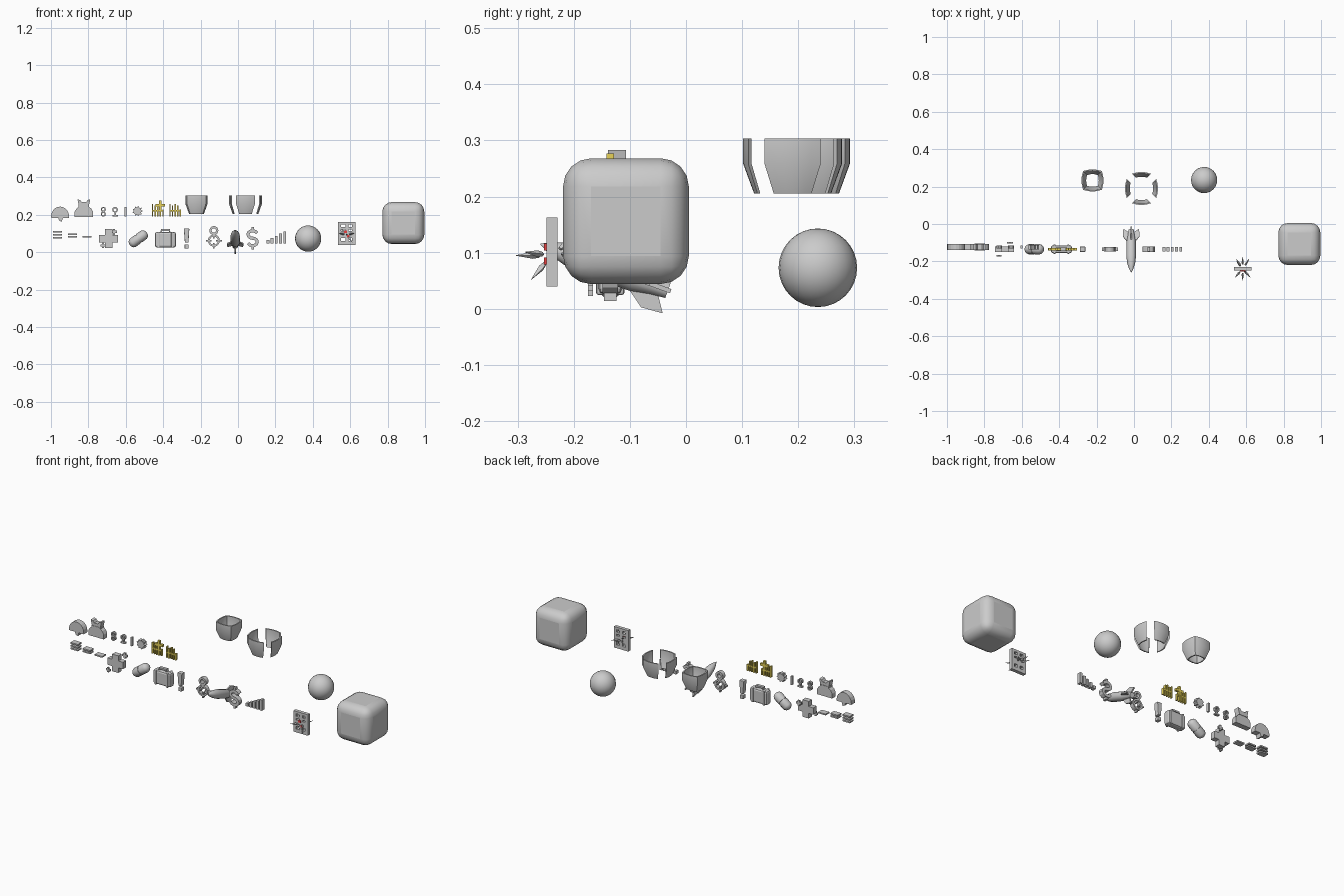
import bpy, bmesh, math
from mathutils import Vector, Matrix

if "Cube" in bpy.data.objects:
    bpy.data.objects.remove(bpy.data.objects["Cube"])

def make(name, bm, mat=None, smooth=False, bevel=0, segs=2):
    bmesh.ops.recalc_face_normals(bm, faces=bm.faces)
    me = bpy.data.meshes.new(name)
    bm.to_mesh(me); bm.free()
    ob = bpy.data.objects.new(name, me)
    bpy.context.collection.objects.link(ob)
    if mat: me.materials.append(mat)
    if bevel:
        m = ob.modifiers.new("bevel", 'BEVEL')
        m.width, m.segments = bevel, segs
    if smooth:
        bpy.ops.object.select_all(action='DESELECT')
        ob.select_set(True)
        bpy.context.view_layer.objects.active = ob
        bpy.ops.object.shade_smooth_by_angle(angle=math.radians(40))
    return ob

def box(name, c, s, **kw):
    bm = bmesh.new()
    bmesh.ops.create_cube(bm, size=1, matrix=Matrix.Translation(c) @ Matrix.Diagonal((*s, 1)))
    return make(name, bm, **kw)

def prism(name, pts, y, d, **kw):
    """Extrude an x/z outline through depth d around y."""
    bm = bmesh.new()
    f = bm.faces.new([bm.verts.new((x, y - d / 2, z)) for x, z in pts])
    ext = bmesh.ops.extrude_face_region(bm, geom=[f])
    bmesh.ops.translate(bm, vec=(0, d, 0), verts=[v for v in ext['geom'] if isinstance(v, bmesh.types.BMVert)])
    return make(name, bm, **kw)

def stroke(name, pts, y, w, d, closed=False, **kw):
    """Square-section band that follows an x/z path."""
    bm, rings, n = bmesh.new(), [], len(pts)
    for i, p in enumerate(pts):
        a = pts[i - 1] if (i or closed) else p
        b = pts[(i + 1) % n] if (i < n - 1 or closed) else p
        t = Vector((b[0] - a[0], b[1] - a[1])).normalized() * w / 2
        rings.append([bm.verts.new((p[0] + s * -t.y, y + q * d / 2, p[1] + s * t.x))
                      for s, q in ((1, -1), (1, 1), (-1, 1), (-1, -1))])
    for i in range(n if closed else n - 1):
        a, b = rings[i], rings[(i + 1) % n]
        for k in range(4):
            bm.faces.new((a[k], a[(k + 1) % 4], b[(k + 1) % 4], b[k]))
    if not closed:
        bm.faces.new(rings[0]); bm.faces.new(rings[-1])
    return make(name, bm, **kw)

def arc(cx, cz, r, a0=0, a1=360, n=16, rz=None):
    m = n if a1 - a0 == 360 else n - 1
    return [(cx + r * math.cos(math.radians(a0 + (a1 - a0) * i / m)),
             cz + (rz or r) * math.sin(math.radians(a0 + (a1 - a0) * i / m))) for i in range(n)]

def plus(name, x, y, z, r, w, d, **kw):
    q = [(w, r), (w, w), (r, w)]
    pts = q + [(a, -b) for a, b in q[::-1]] + [(-a, -b) for a, b in q] + [(-a, b) for a, b in q[::-1]]
    clean = [p for p in pts]
    return prism(name, [(x + a, z + b) for a, b in clean], y, d, **kw)

def lathe(name, prof, mtx, n=12, **kw):
    """Revolve (radius, height) points about local z."""
    bm = bmesh.new()
    rings = [[bm.verts.new((r * math.cos(2 * math.pi * k / n), r * math.sin(2 * math.pi * k / n), h))
              for k in range(n)] for r, h in prof]
    for a, b in zip(rings, rings[1:]):
        for k in range(n):
            bm.faces.new((a[k], a[(k + 1) % n], b[(k + 1) % n], b[k]))
    bm.faces.new(rings[0]); bm.faces.new(rings[-1])
    bm.transform(mtx)
    return make(name, bm, **kw)

def colour(name, c):
    m = bpy.data.materials.new(name); m.diffuse_color = c
    return m

yellow = colour("yellow", (0.8, 0.65, 0.1, 1))
red = colour("red", (0.8, 0.05, 0.05, 1))
Y = -0.135
YT = -0.123

# Large rounded cube and ball
box("rounded_cube", (0.884, -0.107, 0.156), (0.224,) * 3, bevel=0.05, segs=4, smooth=True)
bm = bmesh.new()
bmesh.ops.create_uvsphere(bm, u_segments=24, v_segments=16, radius=0.07, matrix=Matrix.Translation((0.375, 0.235, 0.073)))
make("ball", bm, smooth=True)

# Curved shell panels: a closed cup and an exploded copy
def shell(name, cx, cy, turn, push):
    bm, n, grid = bmesh.new(), 6, []
    prof = [(1, .303), (1, .258), (.67, .205), (.57, .205), (.88, .258), (.88, .303)]
    for i in range(n + 1):
        t = 2 * i / n - 1
        grid.append([bm.verts.new((0.05 * t * s, -(0.05 + 0.009 * (1 - t * t)) * s - push, z)) for s, z in prof])
    for a, b in zip(grid, grid[1:]):
        for k in range(6):
            bm.faces.new((a[k], a[(k + 1) % 6], b[(k + 1) % 6], b[k]))
    bm.faces.new(grid[0]); bm.faces.new(grid[-1])
    bm.transform(Matrix.Translation((cx, cy, 0)) @ Matrix.Rotation(turn, 4, 'Z'))
    make(name, bm, smooth=True)
for k in range(4):
    shell(f"cup_side_{k}", -0.222, 0.233, k * math.pi / 2, 0)
    shell(f"split_shell_{k}", 0.04, 0.19, k * math.pi / 2, 0.029)

# Pierced plate with shards bursting through it
for x in (0.543, 0.583, 0.619):
    box("plate_post", (x, -0.239, 0.102), (0.018, 0.02, 0.122))
for z, h in ((0.05, 0.02), (0.095, 0.036), (0.128, 0.012), (0.156, 0.014)):
    box("plate_rail", (0.581, -0.239, z), (0.092, 0.02, h))
for i, d in enumerate([(0, -1, 0), (.7, -.8, .1), (-.7, -.8, .1), (.5, -.6, -.7), (-.5, .6, .5),
                       (.6, .9, .1), (-.6, .9, .1), (0, 1, .15)]):
    v = Vector(d).normalized()
    m = Matrix.Translation(Vector((0.581, -0.239, 0.095)) + v * 0.022) @ v.to_track_quat('Z', 'Y').to_matrix().to_4x4()
    lathe(f"shard_{i}", [(0.004, 0), (0.006, 0.012), (0.0005, 0.042)], m, n=4)
for x, z in ((0.575, 0.11), (0.59, 0.085)):
    box("red_chip", (x, -0.246, z), (0.014, 0.014, 0.012), mat=red)

# Rising level bars
for i in range(5):
    h = 0.018 + 0.011 * i
    box(f"level_bar_{i}", (0.16 + 0.0225 * i, Y, 0.048 + h / 2), (0.015, 0.022, h))

# Currency sign
c = arc(0.078, 0.095, 0.025, 20, 270, 9, 0.02) + arc(0.078, 0.055, 0.025, 90, -160, 9, 0.02)[1:]
stroke("coin_curve", c, Y, 0.017, 0.028)
for z in (0.126, 0.024):
    box("coin_bar", (0.078, Y, z), (0.013, 0.022, 0.02))

# Tilted rocket, nose forward and up
axis = Vector((0, -0.94, 0.34))
frame = Matrix.Translation((-0.015, -0.032, 0.033)) @ axis.to_track_quat('Z', 'Y').to_matrix().to_4x4()
lathe("rocket_body", [(0.015, 0), (0.018, 0.03), (0.025, 0.065), (0.026, 0.15), (0.021, 0.19), (0.012, 0.22), (0.001, 0.242)],
      frame, n=14, smooth=True)
for k in range(4):
    bm = bmesh.new()
    f = bm.faces.new([bm.verts.new((x, -0.004, z)) for x, z in ((0.012, 0.08), (0.045, 0.035), (0.042, -0.005), (0.012, 0.015))])
    e = bmesh.ops.extrude_face_region(bm, geom=[f])
    bmesh.ops.translate(bm, vec=(0, 0.008, 0), verts=[v for v in e['geom'] if isinstance(v, bmesh.types.BMVert)])
    bm.transform(frame @ Matrix.Rotation(k * math.pi / 2, 4, 'Z'))
    make(f"rocket_fin_{k}", bm)

# Aiming ring with a smaller loop above
stroke("aim_ring", arc(-0.129, 0.062, 0.027, n=20), Y, 0.01, 0.024, closed=True)
stroke("upper_loop", arc(-0.129, 0.116, 0.018), Y, 0.012, 0.024, closed=True)
for k in range(4):
    a = math.radians(90 * k)
    p = [(-0.129 + r * math.cos(a), 0.062 + r * math.sin(a)) for r in (0.012, 0.043)]
    stroke(f"aim_tick_{k}", p, Y, 0.008, 0.018)

# Alert mark
prism("alert_stem", [(-0.29, 0.127), (-0.26, 0.127), (-0.265, 0.051), (-0.284, 0.051)], Y, 0.028, bevel=0.003)
box("alert_dot", (-0.2745, Y, 0.031), (0.022, 0.026, 0.022), bevel=0.003)

# Carry case
box("case_body", (-0.388, Y, 0.067), (0.112, 0.042, 0.082), bevel=0.01)
for s in (-1, 1):
    box("case_strap", (-0.388 + s * 0.037, Y, 0.067), (0.012, 0.05, 0.085), bevel=0.004)
stroke("case_handle", [(-0.41, 0.103), (-0.41, 0.119), (-0.366, 0.119), (-0.366, 0.103)], Y, 0.01, 0.018)

# Tilted capsule
caps = [(0.008, -0.056), (0.02, -0.05), (0.027, -0.038), (0.027, -0.002), (0.024, -0.002), (0.024, 0.002),
        (0.027, 0.002), (0.027, 0.038), (0.02, 0.05), (0.008, 0.056)]
lathe("capsule", caps, Matrix.Translation((-0.533, Y, 0.072)) @ Matrix.Rotation(math.radians(54), 4, 'Y'), smooth=True)

# Large cross with small ones
plus("cross", -0.692, Y, 0.073, 0.05, 0.02, 0.03)
plus("small_cross_front", -0.722, -0.17, 0.037, 0.014, 0.005, 0.009)
plus("small_cross_back", -0.663, -0.1, 0.109, 0.016, 0.006, 0.009)

# Stacked slats
for x, zs in ((-0.965, (0.078, 0.094, 0.11)), (-0.886, (0.082, 0.096)), (-0.808, (0.082,))):
    for z in zs:
        box("slat", (x, YT, z), (0.048, 0.034, 0.008))

# Helmet and bag
prism("helmet", arc(-0.951, 0.192, 0.048, 0, 180, 11, 0.052)
      + [(-0.998, 0.184), (-0.96, 0.184), (-0.957, 0.17), (-0.942, 0.163), (-0.936, 0.184), (-0.903, 0.184)], YT, 0.034)
half = [(0.05, 0.188), (0.05, 0.215), (0.04, 0.233), (0.025, 0.245), (0.03, 0.262), (0.034, 0.283), (0.02, 0.279), (0.012, 0.268)]
prism("bag", [(-0.824 + x, z) for x, z in half] + [(-0.824 - x, z) for x, z in half[::-1]], YT, 0.032)
box("bag_tie", (-0.824, YT, 0.247), (0.056, 0.037, 0.009))

# Small count tokens
for z in (0.204, 0.229):
    stroke("token_bead", arc(-0.72, z, 0.0105, n=10), YT, 0.007, 0.016, closed=True)
stroke("token_loop", arc(-0.657, 0.227, 0.012, n=10), YT, 0.007, 0.016, closed=True)
box("token_neck", (-0.657, YT, 0.206), (0.008, 0.016, 0.02))
box("token_base", (-0.657, YT, 0.196), (0.029, 0.016, 0.008))
box("token_post", (-0.602, YT, 0.217), (0.01, 0.016, 0.05))

# Spiked badge
prism("badge", [p for k in range(9) for p in (arc(-0.537, 0.22, 0.028, 40 * k, 41 * k + 1, 2)[0],
      arc(-0.537, 0.22, 0.02, 40 * k + 20, 41 * k + 41, 2)[0])], YT, 0.024)

# Yellow gauge clusters
for x0, count in ((-0.457, 5), (-0.364, 5)):
    for i in range(count):
        h = (0.066, 0.058, 0.066, 0.06, 0.038)[i]
        box("gauge_bar", (x0 + 0.014 * i, Y, 0.191 + h / 2), (0.007, 0.014, h), mat=yellow)
    box("gauge_link", (x0 + 0.026, Y, 0.222), (0.056, 0.012, 0.008), mat=yellow)
plus("gauge_cross", -0.416, Y, 0.252, 0.025, 0.007, 0.014, mat=yellow)

for m in bpy.data.materials:
    if m.users and not m.is_grease_pencil:
        m.use_nodes = True
        m.node_tree.nodes["Principled BSDF"].inputs["Base Color"].default_value = m.diffuse_color
